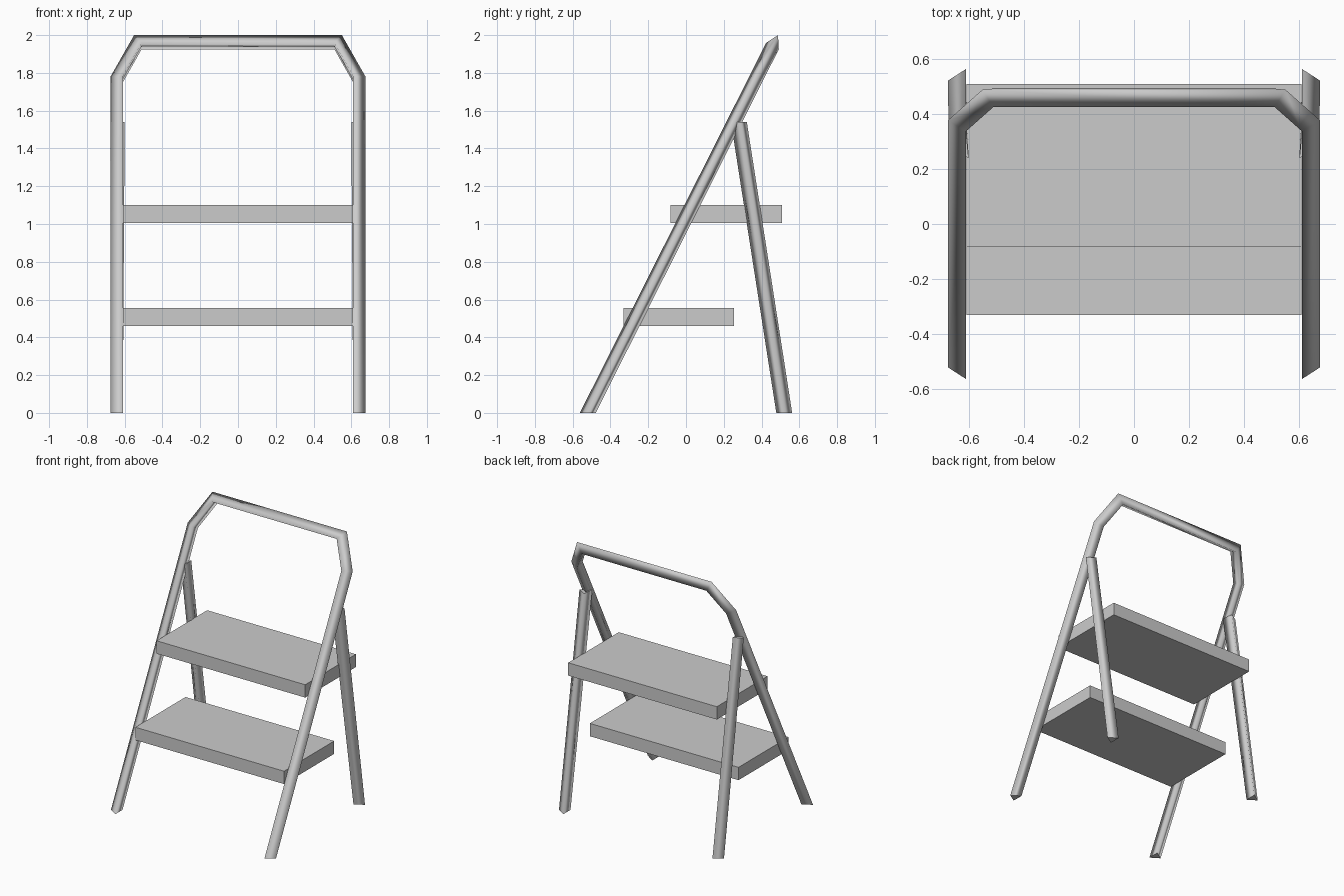
import bpy
import bmesh
import math
from mathutils import Vector

cube = bpy.data.objects.get("Cube")
if cube:
    bpy.data.objects.remove(cube, do_unlink=True)

# Single painted-metal grey
grey = bpy.data.materials.new("plain grey")
grey.use_nodes = True
COLOUR = (0.6, 0.6, 0.6, 1)
grey.diffuse_color = COLOUR
grey.node_tree.nodes["Principled BSDF"].inputs["Base Color"].default_value = COLOUR


def finish(name, bm):
    bmesh.ops.recalc_face_normals(bm, faces=bm.faces)
    mesh = bpy.data.meshes.new(name)
    bm.to_mesh(mesh)
    bm.free()
    mesh.materials.append(grey)
    obj = bpy.data.objects.new(name, mesh)
    bpy.context.collection.objects.link(obj)
    return obj


def tube(name, rings):
    """Three-sided tube through the rings, smooth along its length with flat ends."""
    bm = bmesh.new()
    loops = [[bm.verts.new(p) for p in ring] for ring in rings]
    for a, b in zip(loops, loops[1:]):
        for i in range(3):
            j = (i + 1) % 3
            bm.faces.new((a[i], a[j], b[j], b[i])).smooth = True
    for loop in (loops[0], loops[-1]):
        cap = bm.faces.new(loop)
        for edge in cap.edges:
            edge.smooth = False
    return finish(name, bm)


def box(name, low, high):
    bm = bmesh.new()
    bmesh.ops.create_cube(bm, size=1)
    low, high = Vector(low), Vector(high)
    for v in bm.verts:
        v.co = (low + high) / 2 + v.co * (high - low)
    return finish(name, bm)


# Front frame: two legs and a chamfered handle bent in one leaning plane
LEAN = math.atan(0.5035)
UP = Vector((0, math.sin(LEAN), math.cos(LEAN)))
NORMAL = Vector((0, math.cos(LEAN), -math.sin(LEAN)))
FOOT = Vector((0, -0.52, 0))
DEPTH, HALF = 0.065, 0.0375
OUTER, CORNER, TOP = 0.675, 0.55, 2 / math.cos(LEAN)
BEND = 1.78 / math.cos(LEAN)
turn = math.atan2(OUTER - CORNER, TOP - BEND)


def frame_ring(side, outer, inner):
    def place(p, off):
        return FOOT + Vector((side * p[0], 0, 0)) + UP * p[1] + NORMAL * off
    return [place(outer, 0), place(inner, -HALF), place(inner, HALF)]


def frame_side(side):
    foot = [(side * OUTER, -0.52, 0)]
    for s in (-1, 1):
        foot.append((side * (OUTER - DEPTH), -0.52 + s * HALF / math.cos(LEAN), 0))
    lower = frame_ring(side, (OUTER, BEND),
                       (OUTER - DEPTH, BEND - DEPTH * math.tan(turn / 2)))
    upper = frame_ring(side, (CORNER, TOP),
                       (CORNER - DEPTH * math.tan((math.pi / 2 - turn) / 2), TOP - DEPTH))
    return [foot, lower, upper]


tube("front_frame", frame_side(-1) + frame_side(1)[::-1])

# Rear legs lean forward to meet the frame
for side, name in ((-1, "rear_leg_right"), (1, "rear_leg_left")):
    bottom = [(side * 0.675, 0.52, 0), (side * 0.61, 0.478, 0), (side * 0.61, 0.562, 0)]
    top = [(side * 0.672, 0.285, 1.54), (side * 0.6, 0.238, 1.54), (side * 0.608, 0.322, 1.54)]
    tube(name, [bottom, top])

# Two flat treads between the legs
for name, front, back, base in (("lower_step", -0.33, 0.255, 0.46),
                                ("upper_step", -0.083, 0.508, 1.005)):
    box(name, (-0.608, front, base), (0.608, back, base + 0.095))
